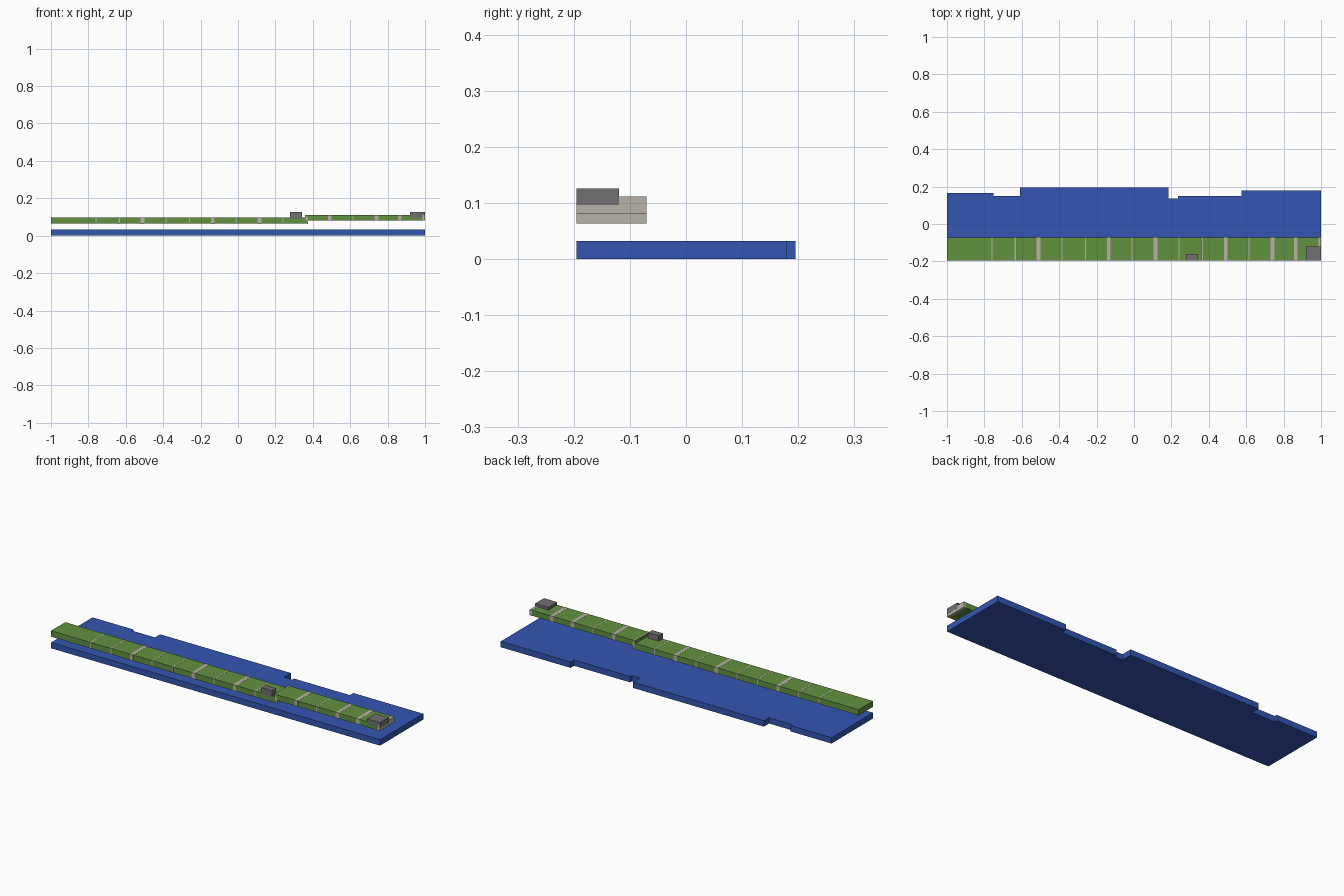
import bpy
import bmesh

default = bpy.data.objects.get("Cube")
if default:
    bpy.data.objects.remove(default, do_unlink=True)


def material(name, rgb):
    m = bpy.data.materials.new(name)
    m.use_nodes = True
    m.diffuse_color = (*rgb, 1)
    m.node_tree.nodes["Principled BSDF"].inputs["Base Color"].default_value = (*rgb, 1)
    return m


BLUE = material("blue", (0.033, 0.093, 0.445))
GREEN = material("green", (0.122, 0.283, 0.051))
STONE = material("pale_stone", (0.474, 0.445, 0.386))
GREY = material("grey", (0.165, 0.159, 0.171))


def prism(name, outline, z0, z1, mat):
    """Extrude a flat outline from z0 up to z1."""
    bm = bmesh.new()
    base = bm.faces.new([bm.verts.new((x, y, z0)) for x, y in outline])
    top = bmesh.ops.extrude_face_region(bm, geom=[base])["geom"]
    bmesh.ops.translate(bm, vec=(0, 0, z1 - z0),
                        verts=[v for v in top if isinstance(v, bmesh.types.BMVert)])
    bmesh.ops.recalc_face_normals(bm, faces=bm.faces)
    mesh = bpy.data.meshes.new(name)
    bm.to_mesh(mesh)
    bm.free()
    mesh.materials.append(mat)
    obj = bpy.data.objects.new(name, mesh)
    bpy.context.collection.objects.link(obj)
    return obj


def box(name, x0, x1, y0, y1, z0, z1, mat):
    return prism(name, [(x0, y0), (x1, y0), (x1, y1), (x0, y1)], z0, z1, mat)


FRONT, BACK = -0.195, -0.071
LOWER = (0.064, 0.096)
UPPER = (0.081, 0.111)

# Ground slab with a stepped back edge
steps = [(-1, 0.165), (-0.75, 0.15), (-0.61, 0.195), (0.185, 0.135),
         (0.235, 0.15), (0.575, 0.18)]
ends = [x for x, _ in steps[1:]] + [1]
outline = [(1, FRONT), (-1, FRONT)]
for (x, y), end in zip(steps, ends):
    outline += [(x, y), (end, y)]
prism("ground_slab", outline, 0, 0.032, BLUE)

# Two long blocks, the second one a little higher
box("lower_block", -1, 0.372, FRONT, BACK, *LOWER, GREEN)
box("upper_block", 0.357, 0.999, FRONT, BACK, *UPPER, GREEN)

# Party walls between bays, barely proud of the blocks
PROUD = 0.0005
WIDE = {4, 7, 9, 12, 14, 15}
for bay in range(2, 16):
    x = -1.01 + 0.125 * bay
    half = 0.01 if bay in WIDE else 0.003
    z0, z1 = LOWER if x < 0.36 else UPPER
    box("party_wall", x - half, x + half, FRONT - PROUD, BACK + PROUD,
        z0 - PROUD, z1 + PROUD, STONE)

# End walls of both blocks
for name, x0, x1, (z0, z1) in [("lower_end_wall", 0.368, 0.374, LOWER),
                               ("upper_end_wall", 0.986, 0.9995, UPPER)]:
    box(name, x0, x1, FRONT - PROUD, BACK + PROUD, z0 - PROUD, z1 + PROUD, STONE)

# Roof houses
box("small_roof_house", 0.278, 0.343, FRONT - PROUD, -0.16, 0.09, 0.126, GREY)
box("end_roof_house", 0.92, 1, FRONT - PROUD, -0.119, 0.096, 0.126, GREY)
